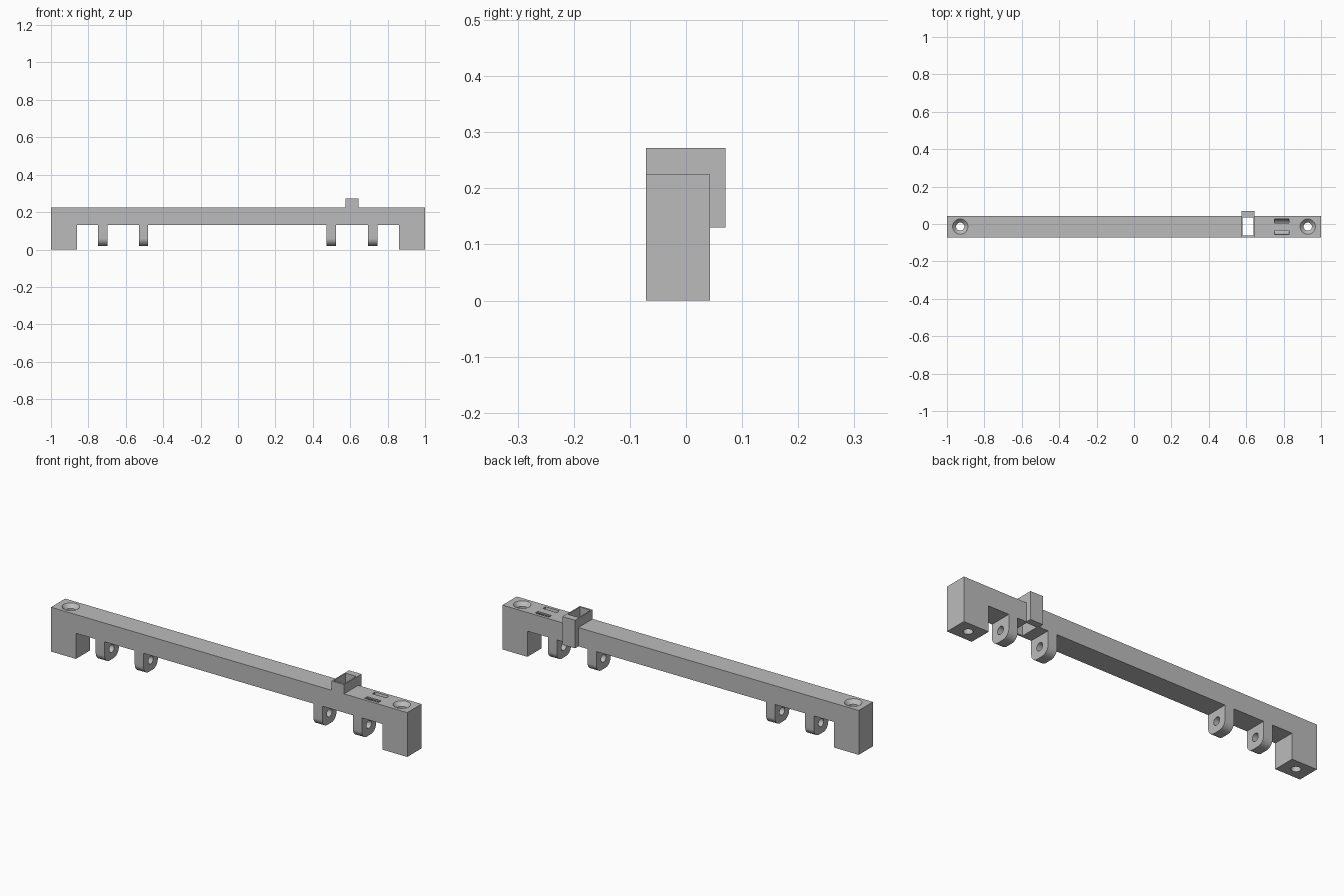
import bpy, bmesh, math
from mathutils import Matrix, Vector

if "Cube" in bpy.data.objects:
    bpy.data.objects.remove(bpy.data.objects["Cube"])

grey = bpy.data.materials.new("plain grey")
grey.use_nodes = True
COLOR = (0.5, 0.5, 0.5, 1)
grey.diffuse_color = COLOR
grey.node_tree.nodes["Principled BSDF"].inputs["Base Color"].default_value = COLOR

FRONT, BACK = -0.071, 0.043
MID = (FRONT + BACK) / 2
UNDER, TOP = 0.13, 0.225


def finish(name, bm):
    bmesh.ops.recalc_face_normals(bm, faces=bm.faces)
    mesh = bpy.data.meshes.new(name)
    bm.to_mesh(mesh)
    bm.free()
    mesh.materials.append(grey)
    obj = bpy.data.objects.new(name, mesh)
    bpy.context.collection.objects.link(obj)
    return obj


def prism(name, points, axis, start, end):
    """Extrude a closed outline: (x, z) along y, or (y, z) along x."""
    bm = bmesh.new()
    place = (lambda p: (start, *p)) if axis == "x" else (lambda p: (p[0], start, p[1]))
    face = bm.faces.new([bm.verts.new(place(p)) for p in points])
    move = Vector((end - start, 0, 0) if axis == "x" else (0, end - start, 0))
    new = bmesh.ops.extrude_face_region(bm, geom=[face])["geom"]
    bmesh.ops.translate(bm, vec=move, verts=[v for v in new if isinstance(v, bmesh.types.BMVert)])
    return finish(name, bm)


def box(name, x, y, z):
    return prism(name, [(x[0], z[0]), (x[1], z[0]), (x[1], z[1]), (x[0], z[1])], "y", *y)


def cone(name, centre, r1, r2, depth):
    bm = bmesh.new()
    bmesh.ops.create_cone(bm, cap_ends=True, segments=40, radius1=r1, radius2=r2,
                          depth=depth, matrix=Matrix.Translation(centre))
    return finish(name, bm)


def arc(cy, cz, r, a, b, steps=12):
    angles = [math.radians(a + (b - a) * i / steps) for i in range(steps + 1)]
    return [(cy + r * math.cos(t), cz + r * math.sin(t)) for t in angles]


def combine(target, other, operation):
    mod = target.modifiers.new(operation.lower(), "BOOLEAN")
    mod.operation, mod.object, mod.solver = operation, other, "EXACT"
    bpy.context.view_layer.objects.active = target
    bpy.ops.object.modifier_apply(modifier=mod.name)
    bpy.data.objects.remove(other)


# Beam with a foot at each end
half = [(0.86, UNDER), (0.86, 0), (1, 0), (1, TOP)]
outline = half + [(-x, z) for x, z in reversed(half)]
beam = prism("beam", outline, "y", FRONT, BACK)

# Rectangular sleeve that rises above the beam and sticks out behind it
combine(beam, box("sleeve", (0.574, 0.645), (FRONT, 0.07), (UNDER, 0.272)), "UNION")
combine(beam, box("sleeve_hole", (0.58, 0.639), (-0.061, 0.035), (0, 0.4)), "DIFFERENCE")

# Countersunk screw holes through the feet
for side in (-1, 1):
    x = 0.929 * side
    combine(beam, cone("screw_hole", (x, MID, 0.1), 0.022, 0.022, 0.4), "DIFFERENCE")
    combine(beam, cone("countersink", (x, MID, TOP - 0.009), 0.022, 0.042, 0.02), "DIFFERENCE")

# Curved tie channel that opens as two slots on top
channel = arc(MID, TOP, 0.042, 180, 360) + [(MID + 0.042, 0.24), (MID + 0.02, 0.24)]
channel += arc(MID, TOP, 0.02, 360, 180) + [(MID - 0.02, 0.24), (MID - 0.042, 0.24)]
combine(beam, prism("tie_channel", channel, "x", 0.75, 0.828), "DIFFERENCE")

# Hanging lugs with rounded lower corners and a pin hole
for number, x in enumerate((-0.724, -0.505, 0.498, 0.72), 1):
    r, low = 0.04, 0.02
    shape = [(BACK, UNDER), (FRONT, UNDER)]
    shape += arc(FRONT + r, low + r, r, 180, 270) + arc(BACK - r, low + r, r, 270, 360)
    lug = prism(f"lug_{number}", shape, "x", x - 0.025, x + 0.025)
    pin = prism("pin_hole", arc(MID, 0.075, 0.02, 0, 351, 39), "x", x - 0.1, x + 0.1)
    combine(lug, pin, "DIFFERENCE")

# Smooth the round walls and keep the edges sharp
for obj in bpy.context.collection.objects:
    if obj.type == "MESH":
        bpy.ops.object.select_all(action="DESELECT")
        obj.select_set(True)
        bpy.context.view_layer.objects.active = obj
        bpy.ops.object.shade_smooth_by_angle(angle=math.radians(30))
